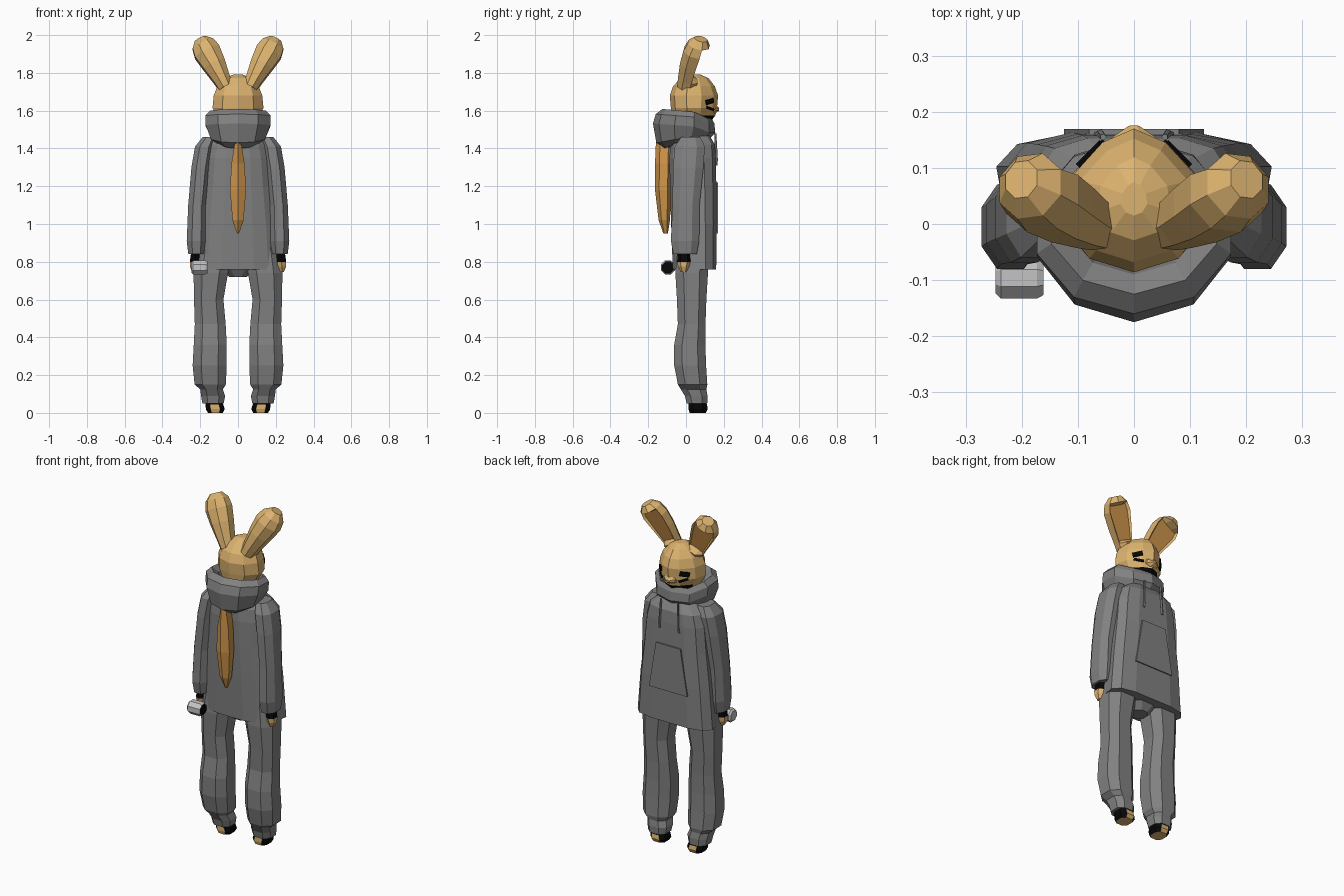
import bpy, bmesh, math
from mathutils import Matrix, Vector

if "Cube" in bpy.data.objects:
    bpy.data.objects.remove(bpy.data.objects["Cube"])


def material(name, rgb):
    m = bpy.data.materials.new(name)
    m.diffuse_color = (*rgb, 1)
    m.use_nodes = True
    m.node_tree.nodes["Principled BSDF"].inputs["Base Color"].default_value = m.diffuse_color
    return m


TAN = material("tan fur", (0.72, 0.45, 0.16))
ORANGE = material("orange fur", (0.62, 0.30, 0.07))
GREY = material("grey cloth", (0.22, 0.22, 0.22))
BLACK = material("black", (0.002, 0.002, 0.002))
SILVER = material("pale grey", (0.55, 0.55, 0.55))


def finish(name, bm, mats, rule=None, mirror=False):
    """Store the mesh; rule(face) picks the material slot."""
    bmesh.ops.recalc_face_normals(bm, faces=bm.faces)
    bm.normal_update()
    if rule:
        for f in bm.faces:
            f.material_index = int(rule(f))
    me = bpy.data.meshes.new(name)
    bm.to_mesh(me)
    bm.free()
    for m in mats:
        me.materials.append(m)
    ob = bpy.data.objects.new(name, me)
    bpy.context.collection.objects.link(ob)
    if mirror:
        ob.modifiers.new("Mirror", 'MIRROR')
    return ob


def loft(rows, n=8, p=1.0, matrix=None, shape=None):
    """Skin rings given as (cx, cy, z, rx, ry); p < 1 squares the section."""
    bm = bmesh.new()
    rings = []
    for cx, cy, z, rx, ry in rows:
        ring = []
        for i in range(n):
            a = (i + 0.5) * 2 * math.pi / n
            c, s = math.cos(a), math.sin(a)
            co = Vector((cx + rx * math.copysign(abs(c) ** p, c),
                         cy + ry * math.copysign(abs(s) ** p, s), z))
            if shape:
                co = shape(co, c, s)
            ring.append(bm.verts.new(co))
        rings.append(ring)
    for lo, hi in zip(rings, rings[1:]):
        for i in range(n):
            j = (i + 1) % n
            bm.faces.new((lo[i], lo[j], hi[j], hi[i]))
    bm.faces.new(rings[0])
    bm.faces.new(rings[-1])
    if matrix:
        bm.transform(matrix)
    return bm


def axis_matrix(origin, direction):
    return Matrix.Translation(origin) @ Vector(direction).to_track_quat('Z', 'Y').to_matrix().to_4x4()


# Hooded top: broad flat chest, narrower back
def narrow_back(co, c, s):
    if s < 0:
        co.x *= 1 + 0.32 * s
    return co


torso = loft([(0, .045, .76, .25, .117), (0, .042, 1.0, .23, .123), (0, .038, 1.2, .205, .125),
              (0, .035, 1.35, .19, .125), (0, .035, 1.42, .17, .12), (0, .03, 1.48, .10, .09)],
             12, .53, shape=narrow_back)
finish("torso", torso, [GREY])

# Sleeves
sleeve = loft([(.220, -.005, .84, .046, .066), (.220, -.005, .91, .055, .08), (.215, 0, 1.1, .052, .077),
               (.196, .012, 1.3, .054, .086), (.178, .02, 1.41, .053, .085), (.15, .025, 1.46, .04, .055)], 8, .85)
finish("sleeves", sleeve, [GREY], mirror=True)


# Folded hood: lower at the back, dipping to a V at the front
def hood_shape(co, c, s):
    co.z += 0.025 * s if co.z < 1.5 else -0.012 * s
    if s > .8:
        co.z -= .025
    return co


hood = loft([(0, -.02, 1.425, .10, .10), (0, -.015, 1.455, .15, .142), (0, -.01, 1.52, .18, .165),
             (0, -.005, 1.57, .182, .155), (0, .005, 1.597, .155, .13), (0, .02, 1.565, .125, .11),
             (0, .02, 1.50, .10, .09)], 10, shape=hood_shape)
finish("hood", hood, [GREY])

# Front pocket and drawstrings
bm = bmesh.new()
bmesh.ops.create_cube(bm, size=1)
for v in bm.verts:
    top = v.co.z > 0
    v.co = Vector((math.copysign(.08 if top else .125, v.co.x), .169 if v.co.y > 0 else .145,
                   1.22 if top else .95))
finish("pocket", bm, [GREY])
string = loft([(.065, .158, 1.31, .008, .008), (.06, .162, 1.34, .007, .007), (.055, .155, 1.48, .006, .006)], 5)
finish("drawstrings", string, [GREY], mirror=True)

# Trouser legs with gathered cuffs, and hips
leg = loft([(.132, .058, .05, .060, .058), (.132, .054, .09, .068, .064), (.14, .04, .125, .064, .072),
            (.147, .035, .15, .088, .083), (.15, .022, .25, .096, .090), (.147, .02, .36, .093, .088),
            (.147, .03, .47, .087, .078), (.155, .03, .60, .083, .083), (.144, .03, .74, .097, .092),
            (.12, .035, .88, .11, .085)], 8, .8)
finish("trouser_legs", leg, [GREY], mirror=True)
hips = loft([(0, .04, .72, .05, .05), (0, .04, .76, .10, .08), (0, .04, .88, .14, .09)], 8)
finish("hips", hips, [GREY])

# Feet: dark tops and sides, tan toes and soles
foot = loft([(.12, .062, 0, .042, .045), (.12, .064, .02, .053, .054), (.125, .062, .045, .05, .052),
             (.13, .055, .075, .035, .035)], 8, .75)
finish("feet", foot, [TAN, BLACK],
       lambda f: not (f.normal.z < -.8 or (abs(f.normal.x) < .35 and f.calc_center_median().z < .035)), True)

# Hands: dark wrists, tan fingers
hand = loft([(.232, -.012, .747, .013, .016), (.232, -.012, .775, .026, .030),
             (.230, -.012, .80, .029, .035), (.224, -.01, .86, .026, .032)], 6)
finish("hands", hand, [TAN, BLACK],
       lambda f: f.calc_center_median().z > .80 or (f.normal.x < -.6 and f.calc_center_median().z > .775), True)

# Carried cylinder with one dark end
can = loft([(0, 0, -.044, .030, .030), (0, 0, -.034, .040, .040), (0, 0, .030, .040, .040),
            (0, 0, .042, .033, .033)], 8, matrix=axis_matrix((-.203, -.096, .77), (1, 0, 0)))
finish("carried_can", can, [SILVER, BLACK], lambda f: f.normal.x > .9)


# Head tapering to the muzzle, with a dark lower face
def pointed(co, c, s):
    if s > 0:
        co.x *= 1 - .36 * s
    return co


head = loft([(0, .03, 1.52, .085, .085), (0, .04, 1.575, .118, .115), (0, .042, 1.615, .142, .122),
             (0, .042, 1.68, .135, .128), (0, .042, 1.73, .115, .11), (0, .045, 1.772, .07, .074),
             (0, .045, 1.792, .025, .03)], 10, shape=pointed)
finish("head", head, [TAN, BLACK],
       lambda f: f.calc_center_median().z < 1.58 and f.calc_center_median().y > .06)
muzzle = loft([(0, 0, 0, .055, .035), (0, 0, .04, .040, .026), (0, 0, .060, .010, .008)], 8,
              matrix=axis_matrix((0, .115, 1.612), (0, 1, -.1)))
finish("muzzle", muzzle, [TAN])


# Slanted eyes and thin mouth corners, laid on the cheeks
def face_plate(name, pos, size, turn, tilt):
    bm = bmesh.new()
    bmesh.ops.create_cube(bm, size=1)
    bm.transform(Matrix.Translation(pos) @ Matrix.Rotation(math.radians(turn), 4, 'Z')
                 @ Matrix.Rotation(math.radians(tilt), 4, 'Y') @ Matrix.Diagonal((*size, 1)))
    finish(name, bm, [BLACK], mirror=True)


face_plate("eyes", (.079, .125, 1.648), (.056, .009, .026), -45, 12)
face_plate("mouth_corners", (.073, .128, 1.612), (.055, .009, .012), -45, -14)

# Ears: outward-leaning clubs with a sunken orange inner side
base = Vector((.063, .0, 1.722))
d = Vector((.13, .065, .25)).normalized()
xa = (Vector((1, 0, 0)) - d * d.x).normalized()
ya = d.cross(xa)
frame = Matrix((xa, ya, d)).transposed().to_4x4()
ear = loft([(0, 0, 0, .042, .050), (0, 0, .05, .049, .058), (0, 0, .14, .066, .068), (.002, .004, .22, .077, .072),
            (.002, .008, .268, .066, .062), (.002, .012, .302, .034, .036)], 8,
           matrix=Matrix.Translation(base) @ frame)
bmesh.ops.recalc_face_normals(ear, faces=ear.faces)
ear.normal_update()
inner = [f for f in ear.faces
         if f.normal.dot(ya) > .5 and .03 < (f.calc_center_median() - base).dot(d) < .27]
bmesh.ops.inset_region(ear, faces=inner, thickness=.014)
for f in inner:
    f.material_index = 1
for v in {v for f in inner for v in f.verts}:
    # flatten the inner side into a shallow hollow
    depth = (v.co - base).dot(ya)
    v.co += ya * (min(depth, .018) - depth)
finish("ears", ear, [TAN, ORANGE], mirror=True)

# Long hanging tuft below the hood
tuft = loft([(0, -.108, .95, .006, .012), (0, -.115, 1.02, .034, .030), (0, -.12, 1.18, .049, .044),
             (0, -.118, 1.32, .040, .046), (0, -.115, 1.44, .018, .044)], 6)
finish("tuft", tuft, [ORANGE])
